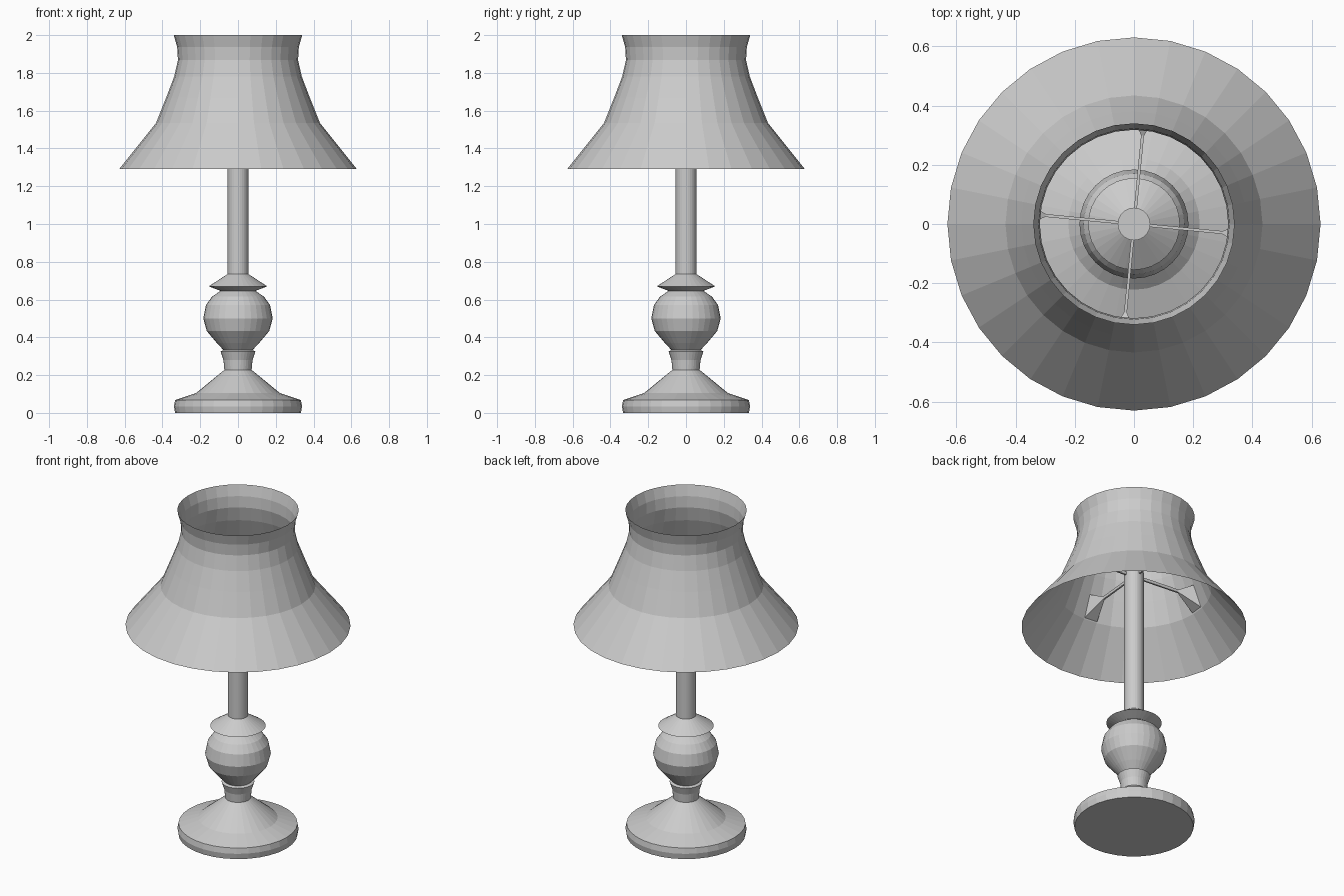
import bpy, bmesh
from math import sin, cos, pi, radians
from mathutils import Matrix

if "Cube" in bpy.data.objects:
    bpy.data.objects.remove(bpy.data.objects["Cube"])

SIDES = 32

def make_object(name, bm):
    mesh = bpy.data.meshes.new(name)
    bm.to_mesh(mesh)
    bm.free()
    obj = bpy.data.objects.new(name, mesh)
    bpy.context.collection.objects.link(obj)
    return obj

def lathe(name, profile, caps=True):
    """Turn a bottom-to-top list of (radius, z) around the z axis."""
    bm = bmesh.new()
    rings = [[bm.verts.new((r * cos(2 * pi * i / SIDES), r * sin(2 * pi * i / SIDES), z))
              for i in range(SIDES)] for r, z in profile]
    for a, b in zip(rings, rings[1:]):
        for i in range(SIDES):
            j = (i + 1) % SIDES
            bm.faces.new((a[i], a[j], b[j], b[i]))
    if caps:
        bm.faces.new(rings[0][::-1])
        bm.faces.new(rings[-1])
    return make_object(name, bm)

# Turned stand, bottom to top
lathe("base", [(.333, 0), (.339, .035), (.333, .068), (.222, .105), (.072, .228)])
lathe("neck", [(.072, .228), (.077, .28), (.092, .325), (.075, .333)])
lathe("bulb_body", [(.07, .325), (.112, .37), (.165, .433), (.184, .5),
                    (.17, .57), (.138, .615), (.09, .648)])
lathe("collar", [(.09, .645), (.155, .67), (.055, .735)])
lathe("pole", [(.055, .73), (.055, 1.635)])

# Open lamp shade
lathe("shade", [(.63, 1.29), (.434, 1.535), (.38, 1.67), (.338, 1.78),
                (.318, 1.868), (.322, 1.936), (.34, 2.0)], caps=False)

# Four shade arms: thin bar with a flared foot against the shade
def shade_arm(name, angle):
    bm = bmesh.new()
    # cross-sections: radius at bottom and top, half width, z bottom and top
    sections = [(.04, .04, .005, 1.61, 1.628), (.3, .3, .005, 1.61, 1.628),
                (.425, .375, .042, 1.54, 1.665)]
    rings = [[bm.verts.new(p) for p in ((rb, -w, zb), (rb, w, zb), (rt, w, zt), (rt, -w, zt))]
             for rb, rt, w, zb, zt in sections]
    for a, b in zip(rings, rings[1:]):
        for i in range(4):
            j = (i + 1) % 4
            bm.faces.new((a[i], a[j], b[j], b[i]))
    bm.faces.new(rings[0][::-1])
    bm.faces.new(rings[-1])
    bmesh.ops.recalc_face_normals(bm, faces=bm.faces)
    bm.transform(Matrix.Rotation(angle, 4, 'Z'))
    make_object(name, bm)

for k in range(4):
    shade_arm(f"shade_arm_{k + 1}", radians(90 * k - 5.5))
